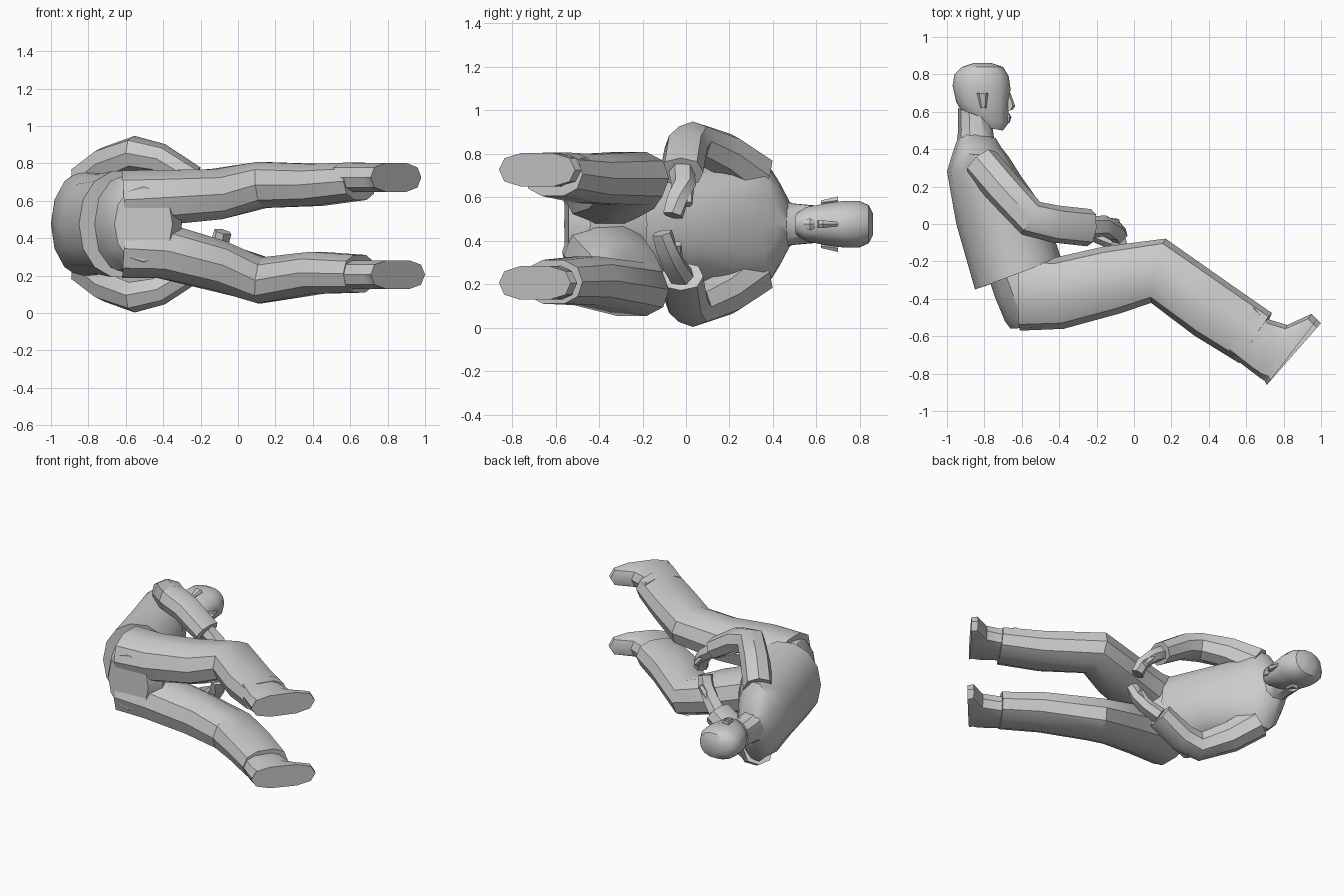
import bpy, bmesh, math
from mathutils import Vector

cube = bpy.data.objects.get("Cube")
if cube:
    bpy.data.objects.remove(cube, do_unlink=True)

MID = 0.475  # height of the body's plane of symmetry
UP = Vector((0, 0, 1))

grey = bpy.data.materials.new("plain_grey")
grey.use_nodes = True
COLOR = (0.6, 0.6, 0.6, 1)
grey.diffuse_color = COLOR
grey.node_tree.nodes["Principled BSDF"].inputs["Base Color"].default_value = COLOR


def section(front, back, width, offset=0):
    """Cross-section between a front and a back point, with a sideways half width."""
    front, back = Vector((*front, MID + offset)), Vector((*back, MID + offset))
    return (front + back) / 2, (front - back) / 2, UP * width


def along(joints, depth, width):
    """Cross-sections square to a limb's path, tapering from first to last joint."""
    points = [Vector(joint) + UP * MID for joint in joints]
    last = len(points) - 1
    rings = []
    for i, point in enumerate(points):
        tangent = Vector()
        if i > 0:
            tangent += (point - points[i - 1]).normalized()
        if i < last:
            tangent += (points[i + 1] - point).normalized()
        tangent.normalize()
        across = UP.cross(tangent).normalized()
        side = tangent.cross(across)
        t = i / last
        thick = depth[0] + (depth[1] - depth[0]) * t
        wide = width[0] + (width[1] - width[0]) * t
        rings.append((point, across * thick, side * wide))
    return rings


def loft(name, rings, sides=10, power=0.75, mirror=False):
    """Skin a chain of rounded-box cross-sections and cap both ends."""
    bm = bmesh.new()
    loops = []
    for centre, depth_axis, width_axis in rings:
        loop = []
        for i in range(sides):
            turn = math.tau * i / sides
            c, s = (math.copysign(abs(f) ** power, f) for f in (math.cos(turn), math.sin(turn)))
            point = centre + depth_axis * c + width_axis * s
            if mirror:
                point.z = MID + MID - point.z
            loop.append(bm.verts.new(point))
        loops.append(loop)
    for low, high in zip(loops, loops[1:]):
        for i in range(sides):
            j = (i + 1) % sides
            bm.faces.new((low[i], low[j], high[j], high[i]))
    bm.faces.new(loops[0])
    bm.faces.new(loops[-1])
    bmesh.ops.recalc_face_normals(bm, faces=bm.faces)
    mesh = bpy.data.meshes.new(name)
    bm.to_mesh(mesh)
    bm.free()
    mesh.materials.append(grey)
    mesh.shade_smooth()
    mesh.set_sharp_from_angle(angle=math.radians(35))
    obj = bpy.data.objects.new(name, mesh)
    bpy.context.collection.objects.link(obj)


# Jacket, from collar to slanted hem with a turned-in rim
loft("jacket", [
    section(front=(-0.74, 0.46), back=(-0.92, 0.5), width=0.09),
    section(front=(-0.71, 0.41), back=(-0.95, 0.44), width=0.2),
    section(front=(-0.67, 0.36), back=(-0.97, 0.38), width=0.29),
    section(front=(-0.6, 0.25), back=(-1, 0.28), width=0.29),
    section(front=(-0.48, 0.08), back=(-0.95, 0), width=0.27),
    section(front=(-0.39, -0.18), back=(-0.85, -0.35), width=0.29),
    section(front=(-0.43, -0.18), back=(-0.79, -0.33), width=0.25),
], sides=14, power=0.95)

# Trouser seat
loft("trouser_seat", [
    section(front=(-0.42, -0.14), back=(-0.79, -0.25), width=0.25),
    section(front=(-0.34, -0.3), back=(-0.74, -0.4), width=0.28),
    section(front=(-0.3, -0.44), back=(-0.69, -0.52), width=0.26),
    section(front=(-0.35, -0.54), back=(-0.66, -0.56), width=0.2),
], sides=12, power=0.9)

# Neck, head and face
loft("neck", [
    section(front=(-0.72, 0.4), back=(-0.95, 0.42), width=0.14),
    section(front=(-0.75, 0.47), back=(-0.94, 0.5), width=0.1),
    section(front=(-0.76, 0.55), back=(-0.94, 0.62), width=0.09),
], power=0.9)
loft("head", [
    section(front=(-0.7, 0.5), back=(-0.82, 0.52), width=0.05),
    section(front=(-0.67, 0.54), back=(-0.9, 0.57), width=0.08),
    section(front=(-0.67, 0.65), back=(-0.95, 0.65), width=0.1),
    section(front=(-0.66, 0.72), back=(-0.97, 0.74), width=0.11),
    section(front=(-0.67, 0.79), back=(-0.96, 0.8), width=0.11),
    section(front=(-0.7, 0.84), back=(-0.92, 0.84), width=0.09),
    section(front=(-0.76, 0.86), back=(-0.86, 0.86), width=0.05),
], sides=14, power=0.9)
loft("nose", [
    section(front=(-0.66, 0.7), back=(-0.7, 0.7), width=0.01),
    section(front=(-0.635, 0.63), back=(-0.7, 0.63), width=0.02),
    section(front=(-0.65, 0.61), back=(-0.7, 0.6), width=0.02),
], sides=6)
loft("lips", [
    section(front=(-0.665, 0.59), back=(-0.7, 0.59), width=0.02),
    section(front=(-0.655, 0.57), back=(-0.7, 0.57), width=0.03),
    section(front=(-0.665, 0.54), back=(-0.7, 0.54), width=0.02),
], sides=6)

# Ears and arms share one shape; the right hand hangs a little lower
for side, mirror, drop in (("left", False, 0), ("right", True, 0.05)):
    loft(side + "_ear", [
        section(front=(-0.78, 0.7), back=(-0.84, 0.7), width=0.02, offset=0.11),
        section(front=(-0.79, 0.62), back=(-0.82, 0.62), width=0.01, offset=0.1),
    ], sides=6, mirror=mirror)
    shoulder, upper_arm, elbow = (-0.81, 0.32, 0.22), (-0.69, 0.18, 0.32), (-0.55, 0.03, 0.38)
    forearm, cuff = (-0.42, 0, 0.35), (-0.24, -0.02, 0.24)
    loft(side + "_sleeve", along([shoulder, upper_arm, elbow, forearm, cuff],
                                 depth=(0.1, 0.1), width=(0.11, 0.075)),
         sides=8, power=0.85, mirror=mirror)
    palm, knuckles = (-0.16, -0.01 - drop, 0.18), (-0.1, -0.04 - drop, 0.11)
    fingertips = (-0.08, -0.06 - drop, 0.04)
    loft(side + "_hand", along([cuff, palm, knuckles, fingertips],
                               depth=(0.06, 0.05), width=(0.05, 0.04)),
         sides=6, mirror=mirror)
    thumb_tip = (-0.09, 0.01 - drop, 0.09)
    loft(side + "_thumb", along([palm, thumb_tip], depth=(0.05, 0.02), width=(0.03, 0.02)),
         sides=6, mirror=mirror)

# Legs share a side profile; the knees and feet spread differently
for side, hip_z, thigh_z, knee_z, calf_z, foot_z, reach in (
        ("left", 0.13, 0.16, 0.21, 0.21, 0.25, 0),
        ("right", -0.13, -0.22, -0.3, -0.26, -0.27, 0.02)):
    hip, thigh = (-0.61, -0.37, hip_z), (-0.4, -0.37, hip_z * 1.1)
    mid_thigh, knee = (-0.12, -0.3, thigh_z), (0.13, -0.25, knee_z)
    calf, ankle = (0.42, -0.46, calf_z), (0.65, -0.61, (calf_z + foot_z) / 2)
    loft(side + "_trouser_leg", along([hip, thigh, mid_thigh, knee, calf, ankle],
                                      depth=(0.2, 0.16), width=(0.165, 0.105)), power=0.85)
    loft(side + "_shoe", [
        section(front=(0.65, -0.43), back=(0.5, -0.69), width=0.08, offset=foot_z),
        section(front=(0.72, -0.51), back=(0.63, -0.79), width=0.08, offset=foot_z),
        section(front=(0.82 + reach, -0.54 - reach), back=(0.67, -0.82), width=0.08, offset=foot_z),
        section(front=(0.95 + reach, -0.48 - reach), back=(0.7, -0.84), width=0.08, offset=foot_z),
        section(front=(0.98 + reach, -0.51 - reach), back=(0.71, -0.86), width=0.08, offset=foot_z),
    ], power=0.75)
